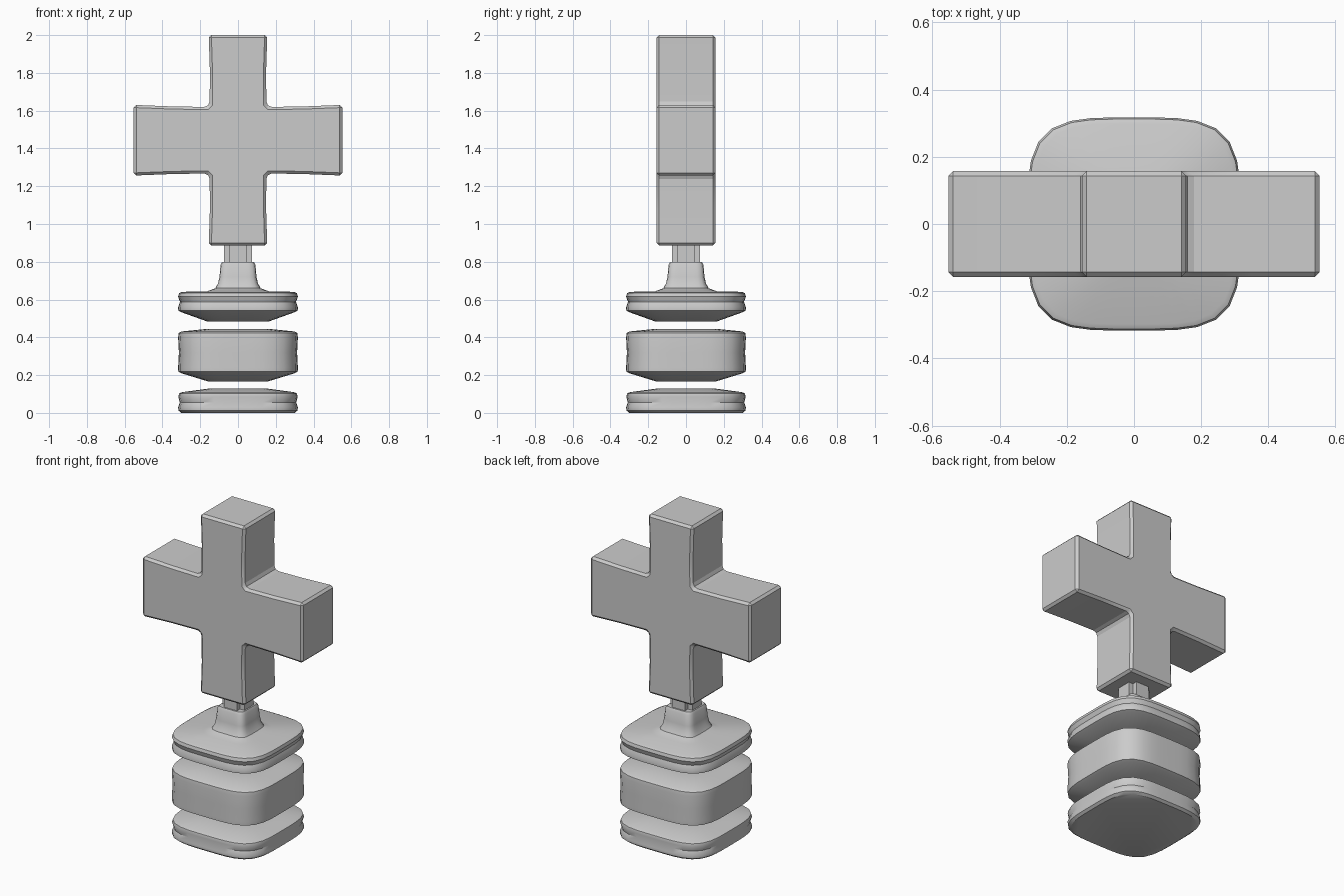
import bpy, bmesh, math

if "Cube" in bpy.data.objects:
    bpy.data.objects.remove(bpy.data.objects["Cube"])


def finish(bm, name, angle=35):
    bmesh.ops.recalc_face_normals(bm, faces=bm.faces)
    me = bpy.data.meshes.new(name)
    bm.to_mesh(me)
    bm.free()
    ob = bpy.data.objects.new(name, me)
    bpy.context.collection.objects.link(ob)
    bpy.ops.object.select_all(action='DESELECT')
    bpy.context.view_layer.objects.active = ob
    ob.select_set(True)
    bpy.ops.object.shade_smooth_by_angle(angle=math.radians(angle))
    return ob


def rounded_loft(name, profile, n=40):
    """Stack rounded-square rings given as (half width, z, squareness)."""
    bm = bmesh.new()
    rings = []
    for r, z, e in profile:
        ring = []
        for i in range(n):
            a = 2 * math.pi * (i + 0.5) / n
            c, s = math.cos(a), math.sin(a)
            k = r / (abs(c) ** e + abs(s) ** e) ** (1 / e)
            ring.append(bm.verts.new((c * k, s * k, z)))
        rings.append(ring)
    for a, b in zip(rings, rings[1:]):
        for i in range(n):
            j = (i + 1) % n
            bm.faces.new((a[i], a[j], b[j], b[i]))
    bm.faces.new(rings[0])
    bm.faces.new(rings[-1])
    return finish(bm, name)


def prism(name, pts, vec, bevel=0):
    bm = bmesh.new()
    f = bm.faces.new([bm.verts.new(p) for p in pts])
    ext = bmesh.ops.extrude_face_region(bm, geom=[f])['geom']
    bmesh.ops.translate(bm, vec=vec, verts=[v for v in ext if isinstance(v, bmesh.types.BMVert)])
    bmesh.ops.recalc_face_normals(bm, faces=bm.faces)
    if bevel:
        edges = [e for e in bm.edges if e.calc_face_angle() > math.radians(30)]
        bmesh.ops.bevel(bm, geom=edges, offset=bevel, segments=1, affect='EDGES', profile=0.5)
    return finish(bm, name, 20)


# Three separate base blocks, the top one flaring up into the neck
rounded_loft("base_slab", [
    (.300, 0, 4), (.315, .012, 4), (.317, .03, 4), (.308, .055, 4), (.316, .085, 4),
    (.312, .103, 4), (.295, .110, 4), (.16, .128, 4)])
rounded_loft("middle_block", [
    (.16, .167, 4), (.30, .210, 4), (.316, .218, 4), (.317, .24, 4), (.313, .32, 4),
    (.317, .40, 4), (.314, .423, 4), (.30, .431, 4), (.16, .445, 4)])
rounded_loft("top_block_and_neck", [
    (.16, .483, 4), (.30, .533, 4), (.316, .541, 4), (.317, .56, 4), (.307, .588, 4),
    (.317, .615, 4), (.312, .634, 4), (.298, .641, 4), (.165, .643, 4), (.120, .660, 5),
    (.106, .685, 6), (.098, .72, 7), (.092, .785, 7), (.084, .799, 7)])

# Short notched pin joining the neck and the cross
w, a = .075, .045
quad = [(w, -a), (w, a), (a, a)]
pin = [(x * c - y * s, x * s + y * c, .78)
       for c, s in ((1, 0), (0, 1), (-1, 0), (0, -1)) for x, y in quad]
prism("pin", pin, (0, 0, .14))

# Cross with slightly flared arms: upper-right quarter mirrored around its centre
cz, d = 1.4435, .157
arm = [(.552, .187), (.35, .179), (.165, .176), (.150, .191), (.149, .37), (.155, .557)]
loop = (arm + [(-x, z) for x, z in arm[::-1]]
        + [(-x, -z) for x, z in arm] + [(x, -z) for x, z in arm[::-1]])
prism("cross", [(x, -d, cz + z) for x, z in loop], (0, 2 * d, 0), .014)
